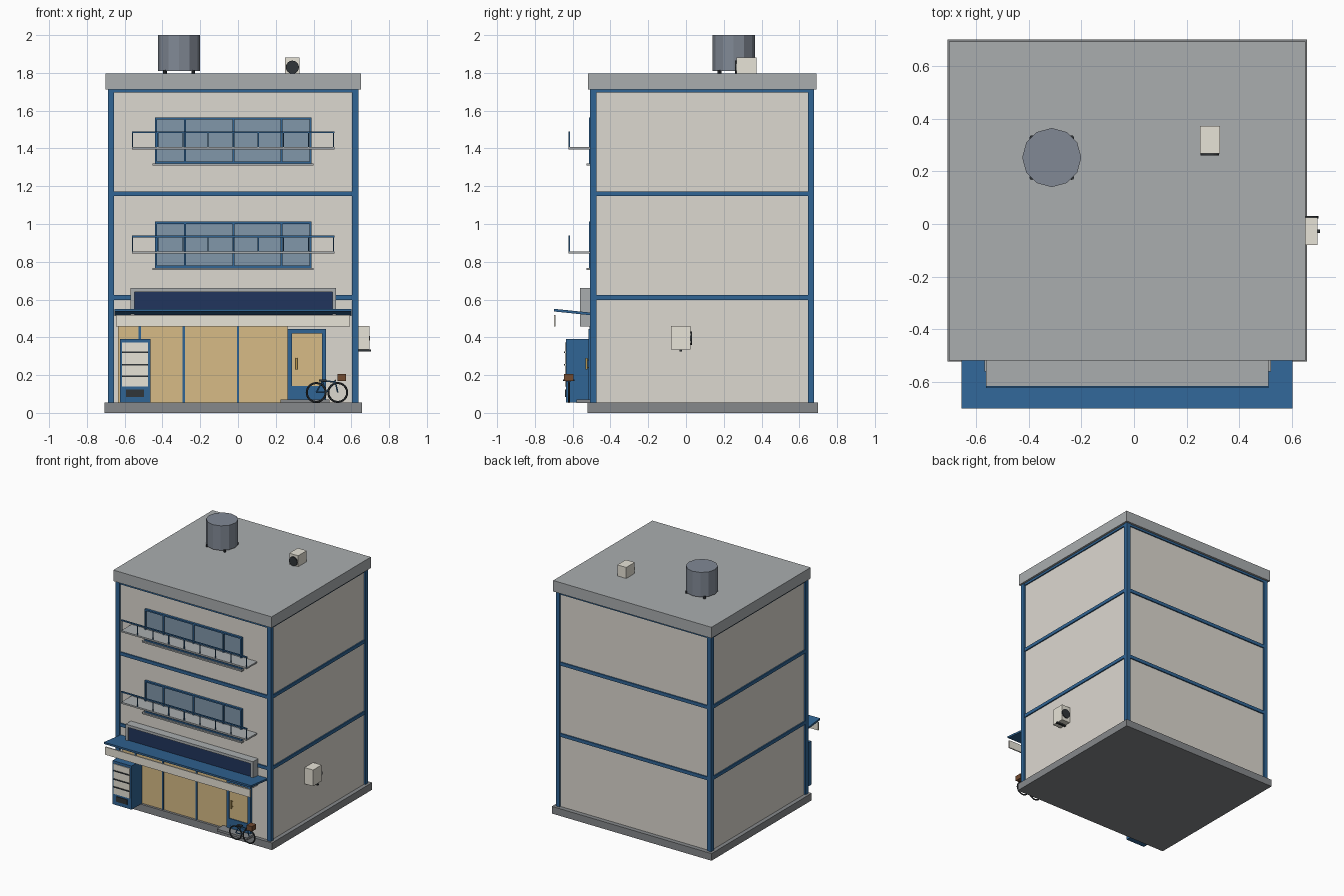
import bpy, math
from mathutils import Vector

if "Cube" in bpy.data.objects:
    bpy.data.objects.remove(bpy.data.objects["Cube"])


def mat(name, r, g, b):
    m = bpy.data.materials.new(name)
    m.diffuse_color = (r, g, b, 1)
    m.use_nodes = True
    m.node_tree.nodes["Principled BSDF"].inputs["Base Color"].default_value = m.diffuse_color
    return m


WALL = mat("wall_cream", 0.72, 0.69, 0.63)
BLUE = mat("trim_blue", 0.03, 0.13, 0.30)
NAVY = mat("sign_navy", 0.015, 0.035, 0.11)
AMBER = mat("amber_glass", 0.68, 0.50, 0.24)
GLASS = mat("window_glass", 0.22, 0.31, 0.40)
ROOF = mat("roof_grey", 0.40, 0.42, 0.43)
BASE = mat("base_grey", 0.24, 0.25, 0.26)
TANK = mat("tank_grey", 0.22, 0.25, 0.30)
DARK = mat("dark_metal", 0.03, 0.035, 0.04)
CREAM = mat("panel_cream", 0.80, 0.77, 0.68)
BROWN = mat("basket_brown", 0.17, 0.07, 0.03)
GOLD = mat("handle_brass", 0.5, 0.32, 0.08)


def box(name, x, y, z, m):
    """Box from (min, max) ranges on each axis."""
    bpy.ops.mesh.primitive_cube_add(size=1, location=[(a + b) / 2 for a, b in (x, y, z)])
    o = bpy.context.object
    o.scale = [b - a for a, b in (x, y, z)]
    bpy.ops.object.transform_apply(location=False, rotation=False, scale=True)
    o.name = name
    o.data.materials.append(m)
    return o


def rod(name, a, b, r, m, n=12):
    a, b = Vector(a), Vector(b)
    bpy.ops.mesh.primitive_cylinder_add(vertices=n, radius=r, depth=(b - a).length, location=(a + b) / 2)
    o = bpy.context.object
    o.rotation_euler = (b - a).to_track_quat('Z', 'Y').to_euler()
    o.name = name
    o.data.materials.append(m)
    return o


def frame(name, x, y, z, t, m):
    """Rectangular border of thickness t facing the front."""
    for side, xx in (("left", (x[0], x[0] + t)), ("right", (x[1] - t, x[1]))):
        box(f"{name}_{side}", xx, y, z, m)
    for side, zz in (("bottom", (z[0], z[0] + t)), ("top", (z[1] - t, z[1]))):
        box(f"{name}_{side}", (x[0] + t, x[1] - t), y, zz, m)


# Building shell
X0, X1, Y0, Y1 = -0.689, 0.637, -0.508, 0.678
C = 0.033
box("base_slab", (-0.708, 0.656), (-0.522, 0.70), (0, 0.055), BASE)
box("walls", (X0 + .012, X1 - .012), (Y0 + .012, Y1 - .012), (0.05, 1.72), WALL)
box("roof_slab", (-0.702, 0.65), (-0.518, 0.692), (1.712, 1.797), ROOF)
for x in ((X0, X0 + C), (X1 - C, X1)):
    for y in ((Y0, Y0 + C), (Y1 - C, Y1)):
        box("corner_column", x, y, (0.055, 1.712), BLUE)
for z in (0.61, 1.16, 1.704):
    h = 0.013 if z < 1.7 else 0.009
    for y in ((Y0 + .003, Y0 + .02), (Y1 - .02, Y1 - .003)):
        box("floor_band", (X0 + C, X1 - C), y, (z - h, z + h), BLUE)
    for x in ((X0 + .003, X0 + .02), (X1 - .02, X1 - .003)):
        box("floor_band_side", x, (Y0 + C, Y1 - C), (z - h, z + h), BLUE)

# Upper windows and balconies
for z in (0.775, 1.327):
    box("window_glass", (-0.435, 0.385), (-0.503, -0.49), (z, z + .23), GLASS)
    frame("window_frame", (-0.44, 0.39), (-0.514, -0.49), (z - .007, z + .237), 0.011, BLUE)
    for x in (-0.28, -0.024, 0.23):
        box("window_mullion", (x - .005, x + .005), (-0.511, -0.49), (z, z + .23), BLUE)
    box("window_sill", (-0.452, 0.40), (-0.527, -0.49), (z - .018, z - .007), ROOF)
    b = z + 0.068
    box("balcony_slab", (-0.562, 0.51), (-0.622, -0.49), (b, b + .012), ROOF)
    box("balcony_rail", (-0.562, 0.51), (-0.622, -0.614), (b + .086, b + .096), BLUE)
    for i in range(9):
        x = -0.558 + i * 0.133
        box("balcony_post", (x - .003, x + .003), (-0.621, -0.615), (b + .01, b + .09), BLUE)

# Shop sign and canopy
box("sign_box", (-0.56, 0.513), (-0.545, -0.49), (0.46, 0.655), ROOF)
box("sign_panel", (-0.55, 0.503), (-0.55, -0.54), (0.47, 0.645), NAVY)
frame("sign_frame", (-0.568, 0.52), (-0.56, -0.49), (0.457, 0.66), 0.02, ROOF)
canopy = box("canopy", (-0.655, 0.602), (-0.70, -0.495), (0.529, 0.543), BLUE)
for v in canopy.data.vertices:
    v.co.z += -0.013 if v.co.y > 0 else 0.008
box("canopy_valance", (-0.645, 0.594), (-0.70, -0.691), (0.457, 0.517), CREAM)

# Shopfront and door
box("shop_glass", (-0.635, 0.262), (-0.504, -0.49), (0.055, 0.457), AMBER)
for x in (-0.52, -0.287, 0.0):
    box("shop_mullion", (x - .006, x + .006), (-0.511, -0.49), (0.055, 0.457), BLUE)
box("door_glass", (0.27, 0.46), (-0.508, -0.49), (0.13, 0.43), AMBER)
frame("door_frame", (0.262, 0.467), (-0.516, -0.49), (0.07, 0.443), 0.023, BLUE)
box("door_kick_panel", (0.28, 0.45), (-0.514, -0.49), (0.08, 0.143), BLUE)
rod("door_handle", (0.31, -0.527, 0.23), (0.31, -0.527, 0.29), 0.005, GOLD)
for z in (0.24, 0.28):
    rod("handle_mount", (0.31, -0.527, z), (0.31, -0.505, z), 0.003, GOLD)
box("door_step", (0.225, 0.485), (-0.58, -0.50), (0.052, 0.07), BASE)

# Vending machine
box("vending_body", (-0.626, -0.464), (-0.635, -0.51), (0.056, 0.392), BLUE)
box("vending_display", (-0.613, -0.477), (-0.64, -0.63), (0.14, 0.372), CREAM)
for z in (0.195, 0.255, 0.32):
    box("vending_shelf", (-0.613, -0.477), (-0.645, -0.635), (z - .004, z + .004), DARK)
box("vending_slot", (-0.592, -0.498), (-0.64, -0.63), (0.085, 0.124), DARK)

# Bicycle
BY = -0.62
rear, front = (0.414, BY, 0.108), (0.528, BY, 0.108)
for n, c in (("rear", rear), ("front", front)):
    bpy.ops.mesh.primitive_torus_add(major_segments=24, minor_segments=6, major_radius=0.05,
                                     minor_radius=0.0055, location=c, rotation=(math.pi / 2, 0, 0))
    bpy.context.object.name = f"bicycle_{n}_wheel"
    bpy.context.object.data.materials.append(DARK)
    bpy.ops.object.shade_smooth_by_angle()
crank, seat, head = (0.465, BY, 0.108), (0.447, BY, 0.168), (0.515, BY, 0.165)
for a, b in ((rear, crank), (rear, seat), (crank, seat), (crank, head), (seat, head), (head, front)):
    rod("bicycle_tube", a, b, 0.004, BLUE, 8)
box("bicycle_seat", (0.43, 0.468), (BY - .012, BY + .012), (0.166, 0.176), DARK)
rod("bicycle_handlebar", (0.515, BY - .03, 0.172), (0.515, BY + .03, 0.172), 0.004, DARK, 8)
box("bicycle_basket", (0.526, 0.572), (-0.647, -0.595), (0.168, 0.206), BROWN)

# Wall air conditioner
box("wall_ac_unit", (0.625, 0.697), (-0.08, 0.024), (0.335, 0.46), CREAM)
rod("wall_ac_fan", (0.664, 0.02, 0.395), (0.664, 0.031, 0.395), 0.036, DARK, 16)
box("wall_ac_bracket", (0.625, 0.705), (-0.035, -0.02), (0.325, 0.336), DARK)

# Roof air conditioner
box("roof_ac_unit", (0.25, 0.326), (0.268, 0.372), (1.795, 1.882), CREAM)
rod("roof_ac_fan", (0.288, 0.272, 1.83), (0.288, 0.26, 1.83), 0.035, DARK, 16)

# Water tank
rod("water_tank", (-0.312, 0.252, 1.81), (-0.312, 0.252, 2.0), 0.112, TANK, 12)
for dx in (-0.075, 0.075):
    for dy in (-0.075, 0.075):
        rod("tank_leg", (-0.312 + dx, 0.252 + dy, 1.79), (-0.312 + dx, 0.252 + dy, 1.815), 0.01, DARK, 8)
